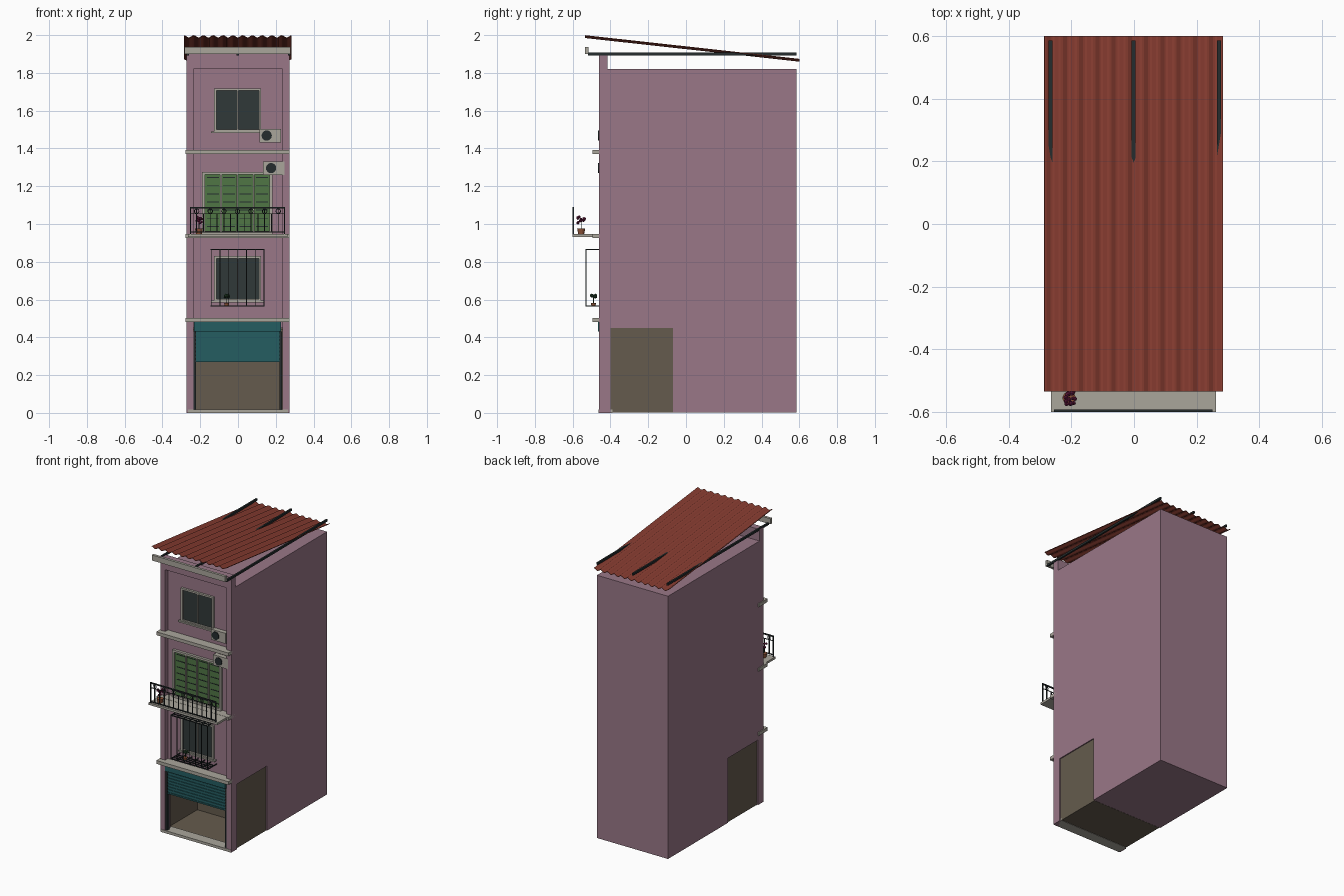
import bpy, bmesh, math, random
from mathutils import Vector, Matrix

if "Cube" in bpy.data.objects:
    bpy.data.objects.remove(bpy.data.objects["Cube"])
random.seed(3)

def mat(name, r, g, b):
    m = bpy.data.materials.new(name)
    m.diffuse_color = (r, g, b, 1)
    m.use_nodes = True
    m.node_tree.nodes["Principled BSDF"].inputs["Base Color"].default_value = m.diffuse_color
    return m

PINK = mat("pink_plaster", .32, .185, .245)
STONE = mat("pale_concrete", .40, .38, .33)
BROWN = mat("shop_brown", .13, .105, .075)
TEAL = mat("teal_metal", .018, .11, .12)
GREEN = mat("green_louvre", .08, .18, .06)
DARK = mat("dark_iron", .018, .025, .026)
GLASS = mat("dark_glass", .03, .04, .04)
ROOF = mat("red_roof", .24, .045, .03)
TERRA = mat("terracotta", .28, .09, .04)
BLOOM = mat("magenta_bloom", .16, .012, .06)
LEAF = mat("dark_leaf", .02, .06, .025)

def finish(name, bm, m):
    me = bpy.data.meshes.new(name)
    bmesh.ops.recalc_face_normals(bm, faces=bm.faces)
    bm.to_mesh(me)
    bm.free()
    me.materials.append(m)
    ob = bpy.data.objects.new(name, me)
    bpy.context.collection.objects.link(ob)
    return ob

def boxes(name, m, *specs):
    """Each spec: x0, x1, y0, y1, z0, z1."""
    bm = bmesh.new()
    for x0, x1, y0, y1, z0, z1 in specs:
        M = Matrix.Translation(((x0+x1)/2, (y0+y1)/2, (z0+z1)/2)) @ Matrix.Diagonal((x1-x0, y1-y0, z1-z0, 1))
        bmesh.ops.create_cube(bm, size=1, matrix=M)
    return finish(name, bm, m)

def frame(x0, x1, z0, z1, w, y0, y1):
    return [(x0, x0+w, y0, y1, z0, z1), (x1-w, x1, y0, y1, z0, z1),
            (x0+w, x1-w, y0, y1, z0, z0+w), (x0+w, x1-w, y0, y1, z1-w, z1)]

# Main block: L-shaped side profile leaving room for the shop
bm = bmesh.new()
prof = [(-.40, .45), (-.07, .45), (-.07, .003), (.585, .003), (.585, 1.82), (-.40, 1.82)]
f = bm.faces.new([bm.verts.new((-.272, y, z)) for y, z in prof])
ext = bmesh.ops.extrude_face_region(bm, geom=[f])
bmesh.ops.translate(bm, vec=(.544, 0, 0), verts=[v for v in ext["geom"] if isinstance(v, bmesh.types.BMVert)])
finish("main_block", bm, PINK)

# Facade: pilasters, recessed wall and parapet beam
for s, n in ((-1, "left"), (1, "right")):
    a, b = sorted((s*.235, s*.272))
    boxes(n + "_pilaster", PINK, (a, b, -.46, -.40, 0, 1.82))
boxes("front_wall", PINK, (-.235, .235, -.43, -.40, .45, 1.82))
boxes("parapet_beam", PINK, (-.272, .272, -.46, -.415, 1.82, 1.90))

# Floor bands, threshold, eaves fascia and balcony slab
for i, z in enumerate((.48, .925, 1.37)):
    boxes(f"floor_band_{i+1}", STONE, (-.278, .272, -.495, -.40, z, z+.023))
boxes("threshold", STONE, (-.265, .265, -.463, -.39, 0, .018))
boxes("eaves_fascia", STONE, (-.284, .277, -.535, -.517, 1.90, 1.938))
boxes("balcony_slab", STONE, (-.264, .262, -.60, -.49, .932, .947))

# Shop interior shell
boxes("shop_interior", BROWN, (-.265, .265, -.40, -.07, .002, .010),
      (-.265, -.255, -.40, -.07, .010, .45), (.255, .265, -.40, -.07, .010, .45),
      (-.255, .255, -.08, -.07, .010, .45), (-.255, .255, -.40, -.08, .44, .45))

# Rolling shutter, its box and guide rails
boxes("shutter_box", TEAL, (-.232, .228, -.465, -.41, .43, .482))
boxes("shutter_slats", TEAL, *[(-.225, .22, -.45 + .004*(i % 2), -.435, .27+i*.01, .28+i*.01) for i in range(16)])
boxes("shutter_rails", DARK, (-.235, -.223, -.455, -.43, .018, .43), (.221, .233, -.455, -.43, .018, .43))

# Sliding windows
def window(name, z0, z1):
    boxes(name + "_frame", STONE, *frame(-.127, .122, z0, z1, .012, -.445, -.428),
          (-.006, .002, -.442, -.428, z0, z1), (-.142, .135, -.452, -.428, z0-.006, z0+.004))
    boxes(name + "_glass", GLASS, (-.116, .111, -.4325, -.428, z0+.01, z1-.01))

window("second_floor_window", .59, .83)
window("top_floor_window", 1.487, 1.718)

# Louvred balcony doors
boxes("door_frame", STONE, *frame(-.19, .182, .948, 1.275, .014, -.448, -.428),
      *[(x-.004, x+.004, -.446, -.428, .95, 1.265) for x in (-.09, -.004, .083)])
boxes("door_panels", GREEN, (-.178, .17, -.436, -.428, .95, 1.263))
boxes("door_louvre_gaps", DARK, *[(cx-.032, cx+.032, -.438, -.434, z, z+.005)
      for cx in (-.133, -.047, .04, .127) for z in [.985+.043*i for i in range(7)]])

# Balcony railing at the front edge, with ring ornaments
t = .0025
rail = boxes("balcony_railing", DARK, (-.255, .25, -.60, -.592, 1.082, 1.09), (-.255, .25, -.60, -.594, .955, .961),
      (-.255, .25, -.599, -.595, 1.052, 1.056),
      (-.255, -.248, -.60, -.592, .947, 1.085), (.243, .25, -.60, -.592, .947, 1.085),
      *[(x-t, x+t, -.599, -.594, .958, 1.053 if i % 2 else 1.085) for i, x in enumerate([-.255+.036*k for k in range(1, 14)])])
for i in range(7):
    bpy.ops.mesh.primitive_torus_add(major_radius=.012, minor_radius=.002, major_segments=16, minor_segments=4,
                                     location=(-.219+.072*i, -.597, 1.068), rotation=(math.pi/2, 0, 0))
    o = bpy.context.object
    o.name = f"railing_ring_{i+1}"
    o.data.materials.append(DARK)

# Window cage: front bars plus slatted top and base
b = .002
bars = [(x-b, x+b, -.532, -.528, .565, .865) for x in [-.142+.0467*i for i in range(7)]]
for z in (.565, .865):
    bars += [(-.145, .141, y-.003, y+.003, z-.003, z+.003) for y in (-.529, -.505, -.482, -.46)]
    bars += [(x-b, x+b, -.53, -.43, z-.003, z+.003) for x in [-.142+.0467*i for i in range(7)]]
boxes("window_cage", DARK, *bars)

# Air conditioner units with fan grilles
for i, (x, z, fx) in enumerate(((.133, 1.26, .175), (.115, 1.432, .152))):
    boxes(f"air_conditioner_{i+1}", STONE, (x, x+.112, -.461, -.425, z, z+.072))
    bpy.ops.mesh.primitive_cylinder_add(vertices=20, radius=.027, depth=.008, location=(fx, -.462, z+.036), rotation=(math.pi/2, 0, 0))
    o = bpy.context.object
    o.name = f"fan_grille_{i+1}"
    o.data.materials.append(DARK)

# Potted plants
def plant(name, x, y, z, h, r, m, c, spread, n, leaf):
    bpy.ops.mesh.primitive_cone_add(vertices=14, radius1=r*.75, radius2=r, depth=h, location=(x, y, z+h/2))
    o = bpy.context.object
    o.name = name + "_pot"
    o.data.materials.append(TERRA)
    boxes(name + "_stem", LEAF, (x-.002, x+.002, y-.002, y+.002, z+h, c))
    bm = bmesh.new()
    for _ in range(n):
        d = Vector((random.uniform(-1, 1), random.uniform(-1, 1), random.uniform(-.8, .8))) * spread
        bmesh.ops.create_icosphere(bm, subdivisions=1, radius=leaf*random.uniform(.8, 1.2), matrix=Matrix.Translation(Vector((x, y, c)) + d))
    finish(name + "_foliage", bm, m)

plant("flowering_plant", -.207, -.555, .947, .028, .021, BLOOM, 1.022, .02, 14, .008)
plant("small_plant", -.06, -.49, .567, .016, .014, LEAF, .615, .011, 9, .009)

# Roof rafters and sloping corrugated sheet
boxes("roof_rafters", DARK, *[(x-.006, x+.006, -.518, .585, 1.893, 1.907) for x in (-.266, -.002, .271)])
bm = bmesh.new()
N, W = 88, 11
rows = []
for y, z in ((-.5345, 1.992), (.6, 1.867)):
    rows.append([bm.verts.new((-.286+.57*i/N, y, z+.006*math.cos(2*math.pi*W*i/N))) for i in range(N+1)])
for i in range(N):
    bm.faces.new((rows[0][i], rows[0][i+1], rows[1][i+1], rows[1][i]))
roof = finish("corrugated_roof", bm, ROOF)
s = roof.modifiers.new("thickness", "SOLIDIFY")
s.thickness = .003
s.offset = 0
